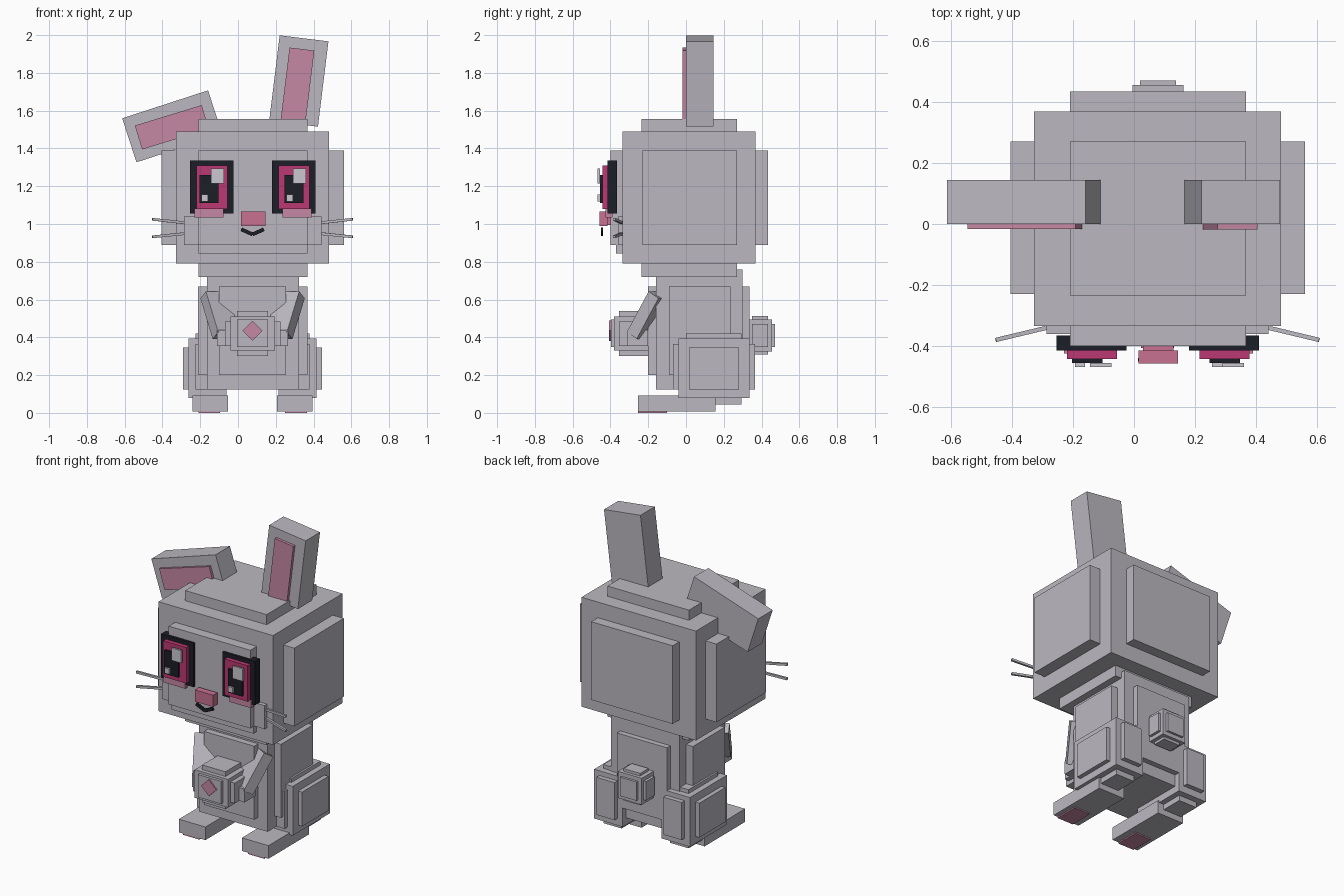
import bpy, math
from mathutils import Vector, Matrix

cube = bpy.data.objects.get("Cube")
if cube:
    bpy.data.objects.remove(cube, do_unlink=True)


def material(name, rgb):
    m = bpy.data.materials.new(name)
    m.use_nodes = True
    m.diffuse_color = (*rgb, 1)
    bsdf = next(n for n in m.node_tree.nodes if n.type == 'BSDF_PRINCIPLED')
    bsdf.inputs["Base Color"].default_value = (*rgb, 1)
    return m


grey = material("grey_fur", (0.50, 0.485, 0.53))
pale = material("eye_highlight", (0.60, 0.58, 0.63))
pink = material("soft_pink", (0.56, 0.25, 0.37))
rose = material("nose_rose", (0.57, 0.165, 0.28))
magenta = material("iris_magenta", (0.50, 0.04, 0.17))
black = material("black", (0.012, 0.013, 0.02))

MID = 0.077  # x of the body's symmetry plane


def solid(name, size, mat, transform):
    """Box of the given size, placed by a matrix."""
    bpy.ops.mesh.primitive_cube_add(size=1)
    ob = bpy.context.object
    ob.name = name
    ob.data.transform(transform @ Matrix.Diagonal((*size, 1)))
    ob.data.materials.append(mat)
    return ob


def box(name, x, y, z, mat=grey):
    """Box from its ranges on each axis."""
    size = [b - a for a, b in (x, y, z)]
    centre = Vector([(a + b) / 2 for a, b in (x, y, z)])
    return solid(name, size, mat, Matrix.Translation(centre))


def pair(name, x, y, z, mat=grey):
    """The given box on the right side and its mirror on the left."""
    box("right_" + name, x, y, z, mat)
    box("left_" + name, (2 * MID - x[1], 2 * MID - x[0]), y, z, mat)


def tilted(name, centre, size, degrees, mat):
    turn = Matrix.Rotation(math.radians(degrees), 4, 'Y')
    return solid(name, size, mat, Matrix.Translation(centre) @ turn)


def bar(name, a, b, width, depth, mat):
    """Square bar between two points."""
    a, b = Vector(a), Vector(b)
    turn = (b - a).to_track_quat('Z', 'Y').to_matrix().to_4x4()
    return solid(name, (width, depth, (b - a).length), mat,
                 Matrix.Translation((a + b) / 2) @ turn)


# Head with raised panels on every side
box("head", (-0.328, 0.482), (-0.335, 0.368), (0.79, 1.49))
box("head_side_panels", (-0.405, 0.56), (-0.23, 0.27), (0.89, 1.39))
box("head_top_bottom_panels", (-0.21, 0.367), (-0.235, 0.27), (0.72, 1.555))
box("head_face_back_panels", (-0.21, 0.367), (-0.40, 0.435), (0.89, 1.39))
box("muzzle", (-0.21, 0.367), (-0.37, -0.3), (0.845, 0.90))
pair("cheek", (-0.287, -0.12), (-0.36, -0.3), (0.89, 1.04))

# Eyes, layered from the frame outward
for side, dx, shift in (("right", 0, 0), ("left", 0.434, 0.016)):
    def layer(name, x, y, z, mat, move=0):
        box(side + "_" + name, (x[0] + dx + move, x[1] + dx + move), y, z, mat)
    layer("eye_frame", (-0.254, -0.024), (-0.415, -0.365), (1.055, 1.335), black)
    layer("iris", (-0.22, -0.056), (-0.442, -0.41), (1.08, 1.31), magenta)
    layer("pupil", (-0.203, -0.103), (-0.456, -0.44), (1.11, 1.26), black, shift)
    layer("large_glint", (-0.14, -0.07), (-0.468, -0.456), (1.215, 1.295), pale, -0.004)
    layer("small_glint", (-0.194, -0.16), (-0.468, -0.456), (1.12, 1.155), pale, shift)
    layer("blush", (-0.23, -0.076), (-0.425, -0.39), (1.035, 1.082), pink, shift * 2)

# Nose, mouth and whiskers
box("nose", (0.015, 0.145), (-0.458, -0.415), (0.99, 1.065), rose)
box("nose_back", (0.03, 0.13), (-0.42, -0.39), (0.995, 1.05), rose)
for side, s in (("right", -1), ("left", 1)):
    bar(side + "_mouth", (MID + s * 0.06, -0.445, 0.972), (MID, -0.445, 0.945),
        0.012, 0.02, black)
    for level, z0, z1 in (("upper", 1.0, 1.025), ("lower", 0.955, 0.932)):
        bar(side + "_" + level + "_whisker", (MID + s * 0.3, -0.325, z0),
            (MID + s * 0.53, -0.38, z1), 0.014, 0.014, grey)

# One drooping ear and one upright ear
tilted("right_ear", (-0.348, 0.0725, 1.517), (0.478, 0.145, 0.245), -18, grey)
tilted("right_ear_lining", (-0.35, 0, 1.512), (0.37, 0.034, 0.132), -17, pink)
tilted("left_ear", (0.322, 0.0725, 1.757), (0.26, 0.145, 0.455), 7, grey)
tilted("left_ear_lining", (0.315, 0, 1.735), (0.132, 0.036, 0.385), 7, pink)

# Body with raised panels
box("body", (-0.165, 0.322), (-0.16, 0.30), (0.125, 0.76))
box("body_side_panels", (-0.213, 0.367), (-0.09, 0.235), (0.2, 0.67))
box("body_front_back_panels", (-0.10, 0.255), (-0.20, 0.335), (0.2, 0.67))

# Arms reaching forward to the held block
for side, s in (("right", -1), ("left", 1)):
    bar(side + "_arm", (MID + s * 0.205, -0.14, 0.625), (MID + s * 0.14, -0.255, 0.41),
        0.13, 0.07, grey)
pair("paw", (-0.11, -0.01), (-0.31, -0.2), (0.355, 0.44))

# Held block with a diamond plate
box("held_block", (-0.04, 0.195), (-0.38, -0.18), (0.33, 0.51))
box("held_block_front", (-0.005, 0.16), (-0.398, -0.37), (0.35, 0.495))
box("held_block_top_bottom", (-0.005, 0.16), (-0.355, -0.2), (0.302, 0.54))
box("held_block_sides", (-0.07, 0.225), (-0.355, -0.2), (0.355, 0.485))
tilted("diamond_plate", (MID, -0.402, 0.435), (0.076, 0.0095, 0.076), 45, pink)

# Haunches with raised panels, and feet
pair("haunch", (-0.262, -0.06), (-0.04, 0.335), (0.08, 0.395))
pair("haunch_outer_panel", (-0.29, -0.2), (0.015, 0.28), (0.125, 0.345))
pair("haunch_front_back_panels", (-0.225, -0.095), (-0.07, 0.365), (0.125, 0.365))
pair("haunch_top_bottom_panels", (-0.225, -0.095), (0.0, 0.295), (0.045, 0.42))
pair("foot", (-0.24, -0.052), (-0.255, 0.155), (0.008, 0.092))
pair("foot_pad", (-0.21, -0.095), (-0.255, -0.1), (0.0, 0.009), pink)

# Tail with raised panels
box("tail", (-0.005, 0.163), (0.32, 0.455), (0.325, 0.495))
box("tail_back_panel", (0.02, 0.138), (0.45, 0.47), (0.35, 0.47))
box("tail_top_bottom", (0.02, 0.138), (0.35, 0.435), (0.308, 0.512))
box("tail_side_panels", (-0.022, 0.18), (0.35, 0.435), (0.35, 0.47))
